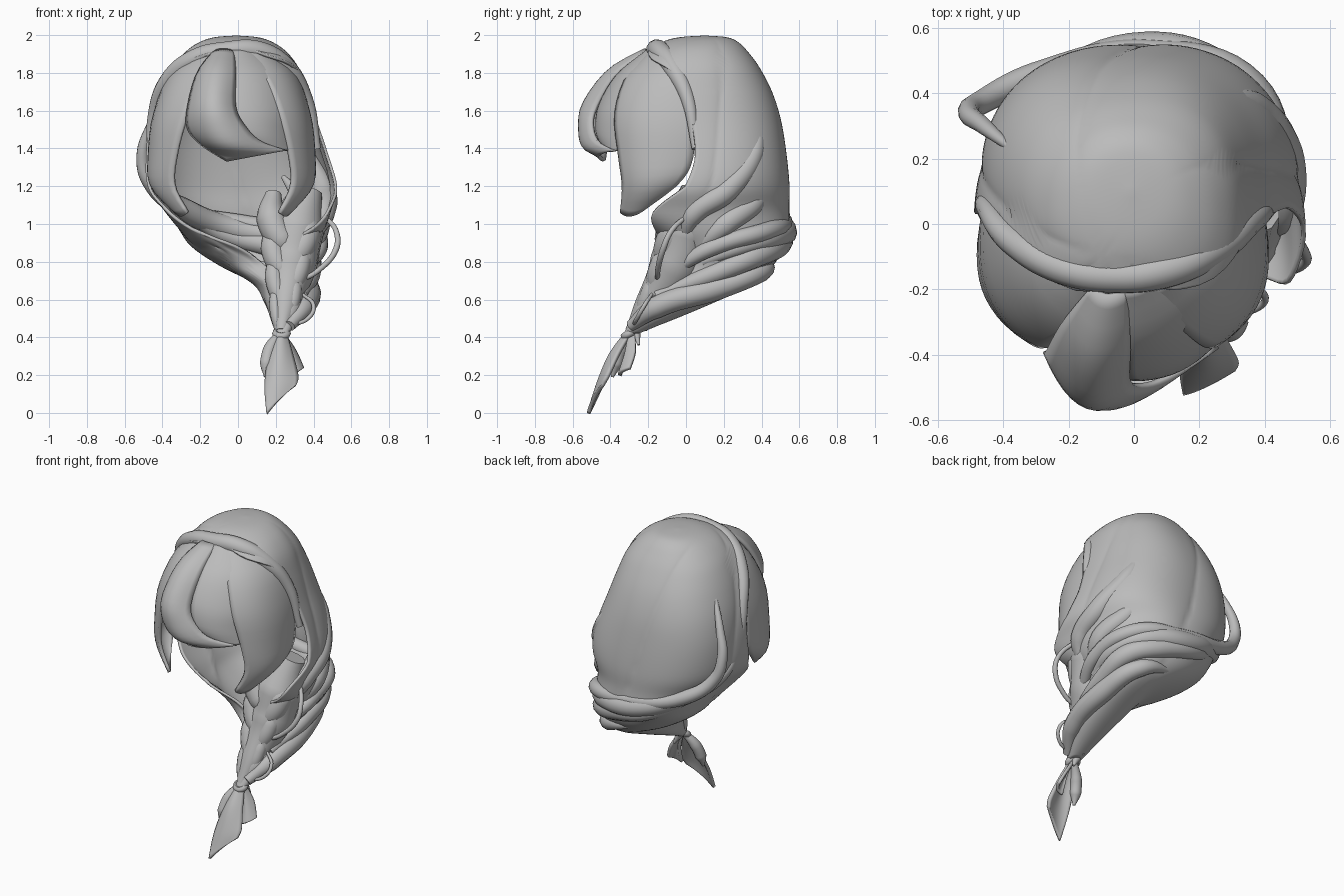
import bpy, bmesh, math
from mathutils import Vector

if "Cube" in bpy.data.objects:
    bpy.data.objects.remove(bpy.data.objects["Cube"])

hair = bpy.data.materials.new("hair grey")
hair.diffuse_color = (0.5, 0.5, 0.5, 1)
hair.use_nodes = True
hair.node_tree.nodes["Principled BSDF"].inputs["Base Color"].default_value = hair.diffuse_color


def spline(keys, t):
    """Catmull-Rom value of a list of tuples at t in 0..1."""
    f = t * (len(keys) - 1)
    i = min(int(f), len(keys) - 2)
    u = f - i
    k = [keys[max(0, min(len(keys) - 1, i + d))] for d in (-1, 0, 1, 2)]
    return [b + 0.5 * u * (c - a + u * (2*a - 5*b + 4*c - d + u * (3*(b - c) + d - a)))
            for a, b, c, d in zip(*k)]


def finish(ob, thick=0):
    ob.data.materials.clear()
    ob.data.materials.append(hair)
    bpy.context.view_layer.objects.active = ob
    ob.select_set(True)
    if thick:
        m = ob.modifiers.new("thickness", 'SOLIDIFY')
        m.thickness, m.offset = thick, -1
    bpy.ops.object.shade_smooth_by_angle(angle=math.radians(45))
    ob.select_set(False)
    return ob


def grid(name, rows, thick):
    bm = bmesh.new()
    vs = [[bm.verts.new(p) for p in r] for r in rows]
    for a, b in zip(vs, vs[1:]):
        for j in range(len(a) - 1):
            bm.faces.new((a[j], a[j + 1], b[j + 1], b[j]))
    bmesh.ops.remove_doubles(bm, verts=bm.verts, dist=1e-4)
    me = bpy.data.meshes.new(name)
    bm.to_mesh(me)
    bm.free()
    ob = bpy.data.objects.new(name, me)
    bpy.context.collection.objects.link(ob)
    return finish(ob, thick)


def lock(name, rows, thick=0.02, nu=18, nv=12):
    """Rounded sheet through rows of (edge, middle, edge) points."""
    out = []
    for i in range(nu + 1):
        a, b, c = [Vector(spline([r[k] for r in rows], i / nu)) for k in range(3)]
        us = [j / nv for j in range(nv + 1)]
        out.append([a * (2*u - 1) * (u - 1) + b * 4 * u * (1 - u) + c * u * (2*u - 1) for u in us])
    return grid(name, out, thick)


def strand(name, pts, radii):
    """Tapered round strand along a smooth path."""
    cu = bpy.data.curves.new(name, 'CURVE')
    cu.dimensions, cu.bevel_depth, cu.bevel_resolution = '3D', 1, 4
    cu.resolution_u, cu.use_fill_caps = 8, True
    sp = cu.splines.new('BEZIER')
    sp.bezier_points.add(len(pts) - 1)
    for i, (b, p) in enumerate(zip(sp.bezier_points, pts)):
        b.co = p
        b.radius = max(.004, spline([(r,) for r in radii], i / (len(pts) - 1))[0])
        b.handle_left_type = b.handle_right_type = 'AUTO'
    ob = bpy.data.objects.new(name, cu)
    bpy.context.collection.objects.link(ob)
    bpy.context.view_layer.objects.active = ob
    ob.select_set(True)
    bpy.ops.object.convert(target='MESH')
    return finish(bpy.context.object)


# Main hair shell: level z, left x, right x, centre y, depth, wrap angle past the sides
levels = [
    (1.998, -.01, -.01, .10, .0, 90), (1.988, -.13, .11, .09, .13, 90), (1.96, -.21, .19, .07, .21, 90),
    (1.91, -.28, .26, .05, .28, 65), (1.83, -.35, .32, .03, .36, 18),
    (1.7, -.42, .37, .02, .44, 0), (1.55, -.47, .42, .03, .48, 0),
    (1.38, -.49, .48, .05, .49, 0), (1.2, -.48, .53, .03, .53, 0),
    (1.08, -.40, .50, .07, .49, 12), (.97, -.32, .47, .16, .40, 38),
    (.88, -.25, .44, .20, .32, 75), (.78, -.10, .41, .19, .28, 89),
    (.68, .08, .39, .09, .27, 90), (.58, .14, .37, -.06, .20, 90),
    (.5, .17, .33, -.17, .12, 90), (.42, .2, .27, -.29, .04, 90)]


def shell_point(t, a, s=1):
    z, xl, xr, cy, ry, w = spline(levels, t)
    c, n = math.cos(a), math.sin(a)
    e = 1 - .16 * min(1, 4 * t)
    c = math.copysign(abs(c) ** e, c)
    n = math.copysign(abs(n) ** e, n)
    # Right edge is drawn forward to the braid
    pull = .11 * math.exp(-((z - 1.04) / .15) ** 2) * max(0, c) ** 2
    return Vector(((xl + xr) / 2 + (xr - xl) / 2 * s * c, cy + ry * s * n - pull, z))


rows = []
for i in range(81):
    t = i / 80
    w = math.radians(max(0, min(90, spline(levels, t)[5])))
    row = []
    for j in range(129):
        a = math.pi + w - (math.pi + 2 * w) * j / 128
        # Scalloped locks fan out from the parting and swirl toward the braid side
        p = shell_point(t, a)
        phi = math.atan2(p.y + .1, p.x + .1)
        ridge = abs(math.sin(3 * (phi + 1.1 * t) + .4)) ** 0.5
        row.append(shell_point(t, a, 1 - .045 * (1 - ridge) * min(1, 6 * t)))
    rows.append(row)
grid("hair_shell", rows, 0.015)


def on_shell(deg, z, s=.97):
    """Point on the shell at an angle and height."""
    lo, hi = 0, 1
    for _ in range(30):
        m = (lo + hi) / 2
        lo, hi = (m, hi) if spline(levels, m)[0] > z else (lo, m)
    return shell_point(lo, math.radians(deg), s)


# Side locks framing the face
side = [((-.04, -.20, 1.91), (-.12, -.17, 1.93), (-.15, -.10, 1.94)),
        ((-.18, -.32, 1.78), (-.31, -.21, 1.79), (-.36, -.03, 1.80)),
        ((-.27, -.38, 1.58), (-.42, -.22, 1.58), (-.445, .04, 1.58)),
        ((-.33, -.36, 1.36), (-.46, -.20, 1.36), (-.465, .04, 1.36)),
        ((-.34, -.34, 1.20), (-.45, -.21, 1.19), (-.45, -.03, 1.22)),
        ((-.27, -.35, 1.06), (-.31, -.29, 1.04), (-.35, -.21, 1.08))]
lock("left_side_lock", side)
lock("right_side_lock", [[(-.9 * x - .02, y, z) for x, y, z in reversed(r)] for r in side])

# Fringe: large swept lock and the smaller panel beside it
lock("fringe_main", [
    ((-.02, -.20, 1.92), (-.08, -.22, 1.93), (-.13, -.19, 1.92)),
    ((-.01, -.37, 1.80), (-.13, -.41, 1.82), (-.22, -.30, 1.80)),
    ((-.01, -.48, 1.62), (-.15, -.545, 1.64), (-.27, -.39, 1.62)),
    ((.04, -.50, 1.52), (-.13, -.565, 1.50), (-.27, -.39, 1.50)),
    ((.12, -.47, 1.44), (-.05, -.545, 1.40), (-.19, -.41, 1.41)),
    ((.26, -.38, 1.39), (.10, -.46, 1.36), (-.06, -.44, 1.33))])
lock("fringe_side", [
    ((.06, -.17, 1.93), (0, -.20, 1.93), (-.05, -.20, 1.92)),
    ((.21, -.24, 1.80), (.10, -.33, 1.80), (-.02, -.36, 1.80)),
    ((.27, -.30, 1.62), (.14, -.42, 1.62), (-.02, -.46, 1.64)),
    ((.28, -.32, 1.48), (.16, -.44, 1.48), (.01, -.48, 1.50)),
    ((.27, -.35, 1.39), (.20, -.41, 1.39), (.11, -.45, 1.42))])

# Band of hair over the crown
strand("crown_band", [(-.455, .07, 1.32), (-.45, .05, 1.55), (-.37, -.05, 1.76), (-.22, -.135, 1.88),
                      (-.06, -.16, 1.915), (.10, -.14, 1.915), (.245, -.075, 1.835), (.36, .01, 1.66),
                      (.42, .05, 1.40)], (.02, .045, .052, .055, .02))

# Loose strand on the left that sweeps round the back into the braid
strand("sweep_upper", [(-.36, .22, 1.72), (-.46, .30, 1.52), (-.505, .34, 1.36), (-.47, .37, 1.22),
                       (-.30, .45, 1.08), (.05, .52, 1.0), (.36, .42, .96), (.43, .15, .88),
                       (.36, -.06, .76)], (.01, .03, .035, .045, .045, .05, .03))
sweeps = {
    "sweep_left": [(178, 1.4), (165, 1.2), (140, 1.07), (100, .97), (60, .93), (20, .88), (-20, .8)],
    "sweep_lower": [(150, 1.08), (115, .95), (75, .88), (35, .83), (0, .74), (-45, .62)],
    "sweep_bottom": [(110, .79), (65, .75), (20, .66), (-20, .56), (-60, .46)],
    "sweep_right_back": [(52, 1.6), (40, 1.37), (24, 1.18), (5, 1.05), (-25, .92)],
    "sweep_right_low": [(65, 1.25), (45, 1.1), (18, .99), (-30, .84)]}
for name, path in sweeps.items():
    strand(name, [on_shell(d, z, .91) for d, z in path], (.012, .055, .065, .06, .03))

# Loose thin loops
strand("right_loop", [(.46, .0, 1.04), (.52, -.08, .96), (.52, -.12, .87), (.42, -.15, .75),
                      (.33, -.15, .7)], (.012, .016, .012))
strand("small_loop", [(.34, -.18, .63), (.40, -.22, .57), (.37, -.26, .50), (.26, -.28, .46)],
       (.008, .012, .008))

# Braid: core with alternating overlapping lobes
strand("braid_core", [(.37, .05, 1.18), (.31, .0, .98), (.28, -.06, .78), (.25, -.20, .57),
                      (.23, -.295, .43)], (.08, .15, .14, .075, .03))
for i in range(7):
    t = i / 6
    s = 1 if i % 2 else -1
    w = .17 - .10 * t
    x, y, z = .28 - .04 * t, -.085 - .175 * t ** 1.3, .99 - .46 * t
    strand("braid_lobe_%d" % (i + 1),
           [(x + s * w * .55, y + .10, z + .17), (x + s * w * .6, y + .03, z + .04),
            (x + s * w * .25, y - .005, z - .08), (x - s * w * .35, y + .01, z - .17)],
           (w * .25, w * .48, w * .45, w * .1))

# Tie and loose tail ends
bpy.ops.mesh.primitive_torus_add(major_radius=.03, minor_radius=.02, major_segments=16, minor_segments=8,
                                 location=(.23, -.30, .42), rotation=(.5, 0, 0))
bpy.context.object.name = "braid_tie"
finish(bpy.context.object)
lock("tail_front", [
    ((.26, -.30, .42), (.23, -.33, .42), (.20, -.31, .42)),
    ((.29, -.36, .32), (.22, -.41, .31), (.16, -.37, .30)),
    ((.32, -.42, .20), (.22, -.47, .17), (.14, -.45, .15)),
    ((.31, -.45, .15), (.22, -.50, .07), (.15, -.525, .0))], .02)
lock("tail_right", [
    ((.25, -.27, .42), (.25, -.30, .42), (.23, -.31, .42)),
    ((.31, -.27, .33), (.29, -.32, .32), (.26, -.32, .31)),
    ((.35, -.30, .24), (.32, -.35, .22), (.27, -.36, .20))], .02)
strand("tail_left", [(.22, -.30, .42), (.17, -.34, .34), (.15, -.37, .26), (.145, -.39, .19)],
       (.02, .035, .035, .008))
